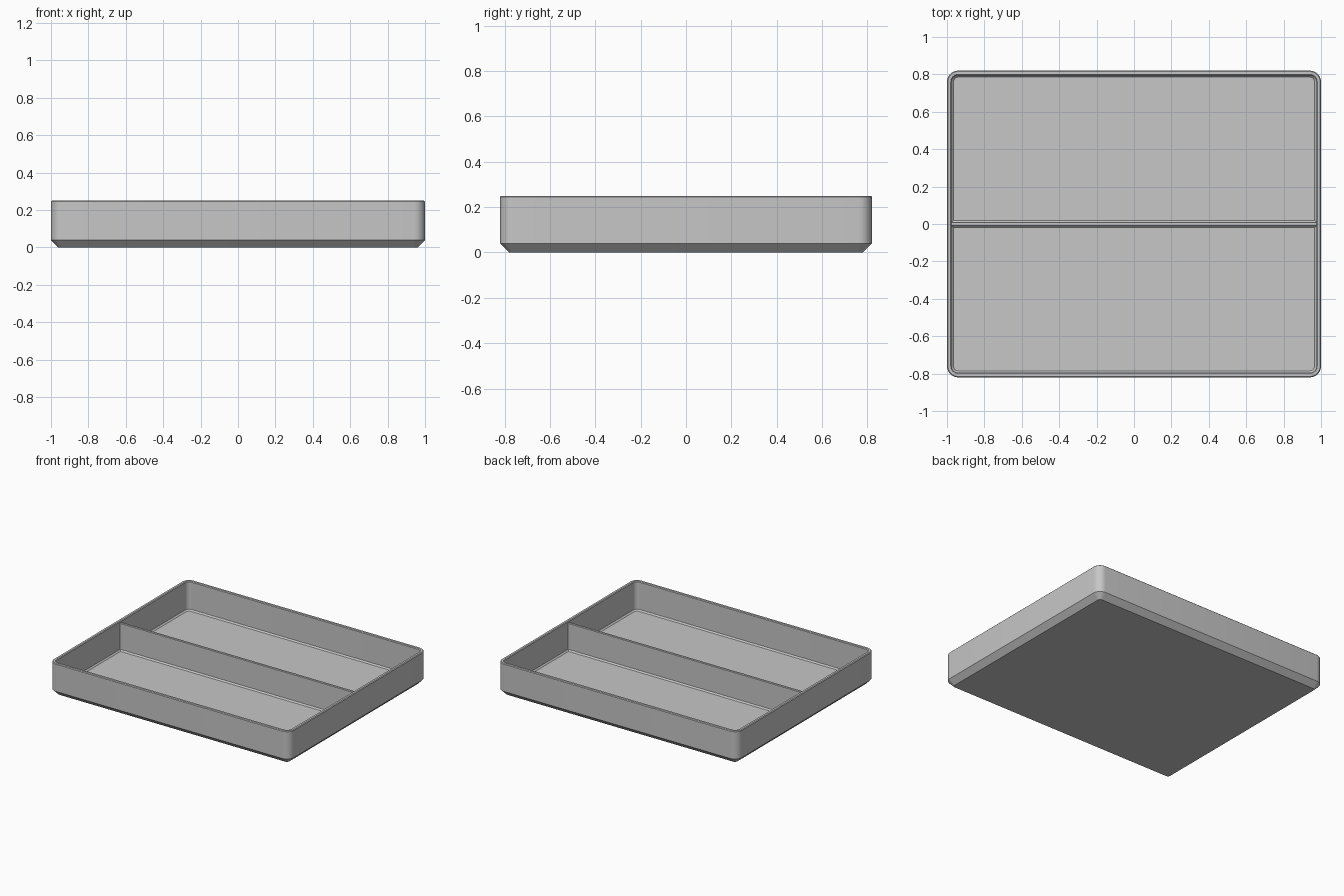
import bpy, bmesh, math

HALF_X, HALF_Y, HEIGHT = 1.0, 0.82, 0.25
WALL, FLOOR, RADIUS, FOOT = 0.025, 0.03, 0.06, 0.01
LIP = 0.005

if "Cube" in bpy.data.objects:
    bpy.data.objects.remove(bpy.data.objects["Cube"])

grey = bpy.data.materials.new("plain grey")
grey.use_nodes = True
colour = (0.57, 0.57, 0.57, 1)
grey.diffuse_color = colour
grey.node_tree.nodes["Principled BSDF"].inputs["Base Color"].default_value = colour


def finish(bm, name):
    """Turn a bmesh into a named, shaded object."""
    bmesh.ops.recalc_face_normals(bm, faces=bm.faces)
    mesh = bpy.data.meshes.new(name)
    bm.to_mesh(mesh)
    bm.free()
    obj = bpy.data.objects.new(name, mesh)
    bpy.context.collection.objects.link(obj)
    mesh.materials.append(grey)
    bpy.ops.object.select_all(action="DESELECT")
    obj.select_set(True)
    bpy.context.view_layer.objects.active = obj
    bpy.ops.object.shade_smooth_by_angle(angle=math.radians(30))
    return obj


def rounded_ring(bm, inset, z, steps=8):
    """Rounded rectangle of vertices, inset from the outer size."""
    r = max(RADIUS - inset, 0.02)
    ring = []
    for corner, (sx, sy) in enumerate([(1, 1), (-1, 1), (-1, -1), (1, -1)]):
        for i in range(steps + 1):
            a = (corner + i / steps) * math.pi / 2
            ring.append(bm.verts.new((sx * (HALF_X - inset - r) + r * math.cos(a),
                                      sy * (HALF_Y - inset - r) + r * math.sin(a), z)))
    return ring


# Tray shell: one profile from the underside, over the rim, down to the floor
bm = bmesh.new()
profile = [
    (0.04, 0), (0, 0.04),
    (0, HEIGHT - LIP), (LIP, HEIGHT),
    (WALL - LIP, HEIGHT), (WALL, HEIGHT - LIP),
    (WALL, FLOOR + FOOT), (WALL + FOOT, FLOOR),
]
rings = [rounded_ring(bm, inset, z) for inset, z in profile]
for low, high in zip(rings, rings[1:]):
    for i in range(len(low)):
        j = (i + 1) % len(low)
        bm.faces.new((low[i], low[j], high[j], high[i]))
bm.faces.new(rings[0])
bm.faces.new(rings[-1])
finish(bm, "tray_shell")

# Divider: mirrored cross-section with a sloped foot, run between the side walls
bm = bmesh.new()
thick, top = 0.01, HEIGHT - 0.013
side = [(thick + FOOT, FLOOR - 0.005), (thick + FOOT, FLOOR), (thick, FLOOR + FOOT),
        (thick, top - 0.003), (thick - 0.003, top)]
section = side + [(-y, z) for y, z in reversed(side)]
end = HALF_X - WALL + 0.005
face = bm.faces.new([bm.verts.new((-end, y, z)) for y, z in section])
moved = bmesh.ops.extrude_face_region(bm, geom=[face])["geom"]
bmesh.ops.translate(bm, vec=(2 * end, 0, 0),
                    verts=[v for v in moved if isinstance(v, bmesh.types.BMVert)])
# keep the starting end cap closed
if not face.is_valid:
    bmesh.ops.holes_fill(bm, edges=bm.edges)
finish(bm, "divider")
